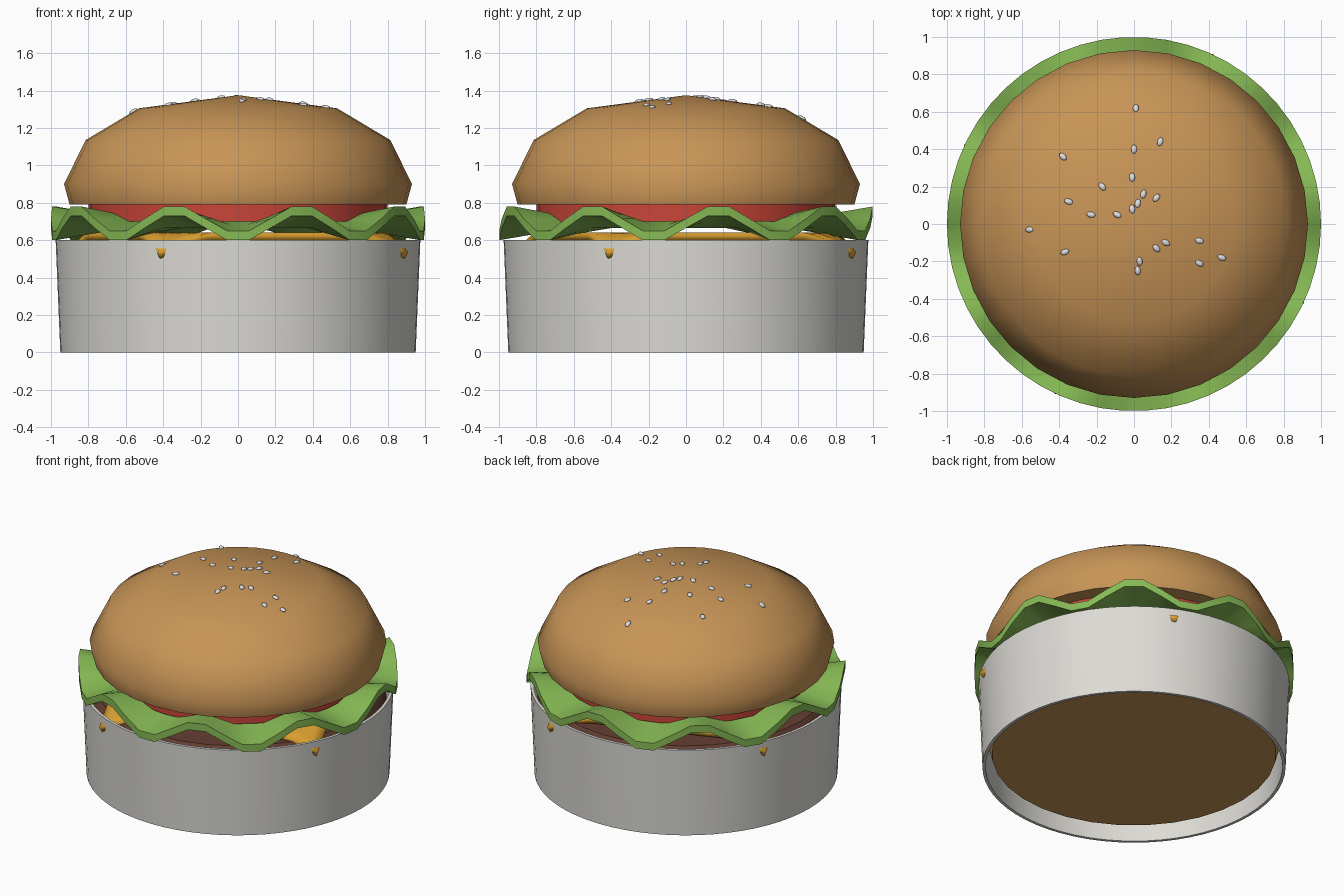
import bpy, bmesh, math
from mathutils import Matrix, Vector

cube = bpy.data.objects.get("Cube")
if cube:
    bpy.data.objects.remove(cube)


def material(name, rgb):
    mat = bpy.data.materials.new(name)
    mat.use_nodes = True
    mat.diffuse_color = (*rgb, 1)
    mat.node_tree.nodes["Principled BSDF"].inputs["Base Color"].default_value = (*rgb, 1)
    return mat


BREAD = material("toasted bread", (.58, .30, .095))
GREEN = material("leaf green", (.24, .49, .09))
RED = material("tomato red", (.58, .06, .04))
YELLOW = material("cheese yellow", (.72, .36, .03))
BROWN = material("meat brown", (.13, .05, .033))
PAPER = material("wrapper white", (.72, .71, .67))
SEED = material("seed white", (.72, .73, .75))


def finish(name, bm, mat, angle):
    bmesh.ops.remove_doubles(bm, verts=bm.verts, dist=.0001)
    bmesh.ops.recalc_face_normals(bm, faces=bm.faces)
    mesh = bpy.data.meshes.new(name)
    bm.to_mesh(mesh)
    bm.free()
    mesh.materials.append(mat)
    obj = bpy.data.objects.new(name, mesh)
    bpy.context.collection.objects.link(obj)
    bpy.ops.object.select_all(action='DESELECT')
    obj.select_set(True)
    bpy.context.view_layer.objects.active = obj
    bpy.ops.object.shade_smooth_by_angle(angle=math.radians(angle))
    return obj


def lathe(name, profile, mat, sides=32, angle=40, closed=False, wave=None):
    """Spin a (radius, height) profile around z, with an optional height wave."""
    bm = bmesh.new()
    points = profile + profile[:1] if closed else profile
    verts = [bm.verts.new((r, 0, z)) for r, z in points]
    edges = [bm.edges.new(pair) for pair in zip(verts, verts[1:])]
    bmesh.ops.spin(bm, geom=verts + edges, axis=(0, 0, 1), cent=(0, 0, 0),
                   angle=math.tau, steps=sides)
    if wave:
        for v in bm.verts:
            v.co.z += wave(v.co.xy.length, math.atan2(v.co.y, v.co.x))
    return finish(name, bm, mat, angle)


# Paper wrapper: open flared tube
lathe("wrapper", [(.95, 0), (.975, .6), (.955, .6), (.93, 0)], PAPER, sides=64, closed=True)

# Lower bun and patty, sunk inside the wrapper
lathe("bottom_bun", [(0, .09), (.89, .09), (.925, .22), (.9, .4), (0, .4)], BREAD, angle=75)
lathe("patty", [(0, .38), (.88, .38), (.93, .44), (.93, .54), (.89, .59), (0, .59)], BROWN)

# Cheese slice: square with corners drooping through the wrapper
bm = bmesh.new()
bmesh.ops.create_grid(bm, x_segments=24, y_segments=24, size=.71,
                      matrix=Matrix.Rotation(math.radians(20), 4, 'Z'))
for v in bm.verts:
    r = v.co.xy.length
    v.co.z = .64 - .6 * max(0, r - .83)
cheese = finish("cheese", bm, YELLOW, 40)
solid = cheese.modifiers.new("thickness", 'SOLIDIFY')
solid.thickness = .04
solid.offset = -1


# Lettuce: disc whose rim ripples in nine waves
def ripple(r, a):
    strength = max(0, (r - .62) / .38)
    return -.075 * strength * math.cos(9 * (a + math.pi / 2))


lathe("lettuce", [(0, .715), (.62, .715), (.8, .715), (1, .715),
                  (1, .665), (.8, .665), (.62, .665), (0, .665)],
      GREEN, sides=54, angle=25, wave=ripple)

# Tomato slice
lathe("tomato", [(0, .7), (.8, .7), (.8, .79), (0, .79)], RED)

# Domed top bun
DOME = [(0, 1.375), (.53, 1.305), (.815, 1.135), (.93, .9), (.9, .79)]
lathe("top_bun", DOME + [(0, .79)], BREAD, angle=60)

# Sesame seeds, laid on the dome and pointing outward
SEEDS = [(.01, .62), (0, .4), (.14, .44), (-.01, .25), (-.38, .36), (-.17, .2),
         (.05, .16), (.12, .14), (.02, .11), (-.01, .08), (-.35, .12),
         (-.23, .05), (-.09, .05), (-.56, -.03), (-.37, -.15), (.12, -.13),
         (.17, -.1), (.03, -.2), (.02, -.25), (.35, -.09), (.35, -.21), (.47, -.18)]
bm = bmesh.new()
for x, y in SEEDS:
    r = math.hypot(x, y)
    (r0, z0), (r1, z1) = next(s for s in zip(DOME, DOME[1:]) if s[1][0] >= r)
    slope = (z1 - z0) / (r1 - r0)
    place = (Matrix.Translation((x, y, z0 + slope * (r - r0) + .003))
             @ Matrix.Rotation(math.atan2(y, x), 4, 'Z')
             @ Matrix.Rotation(-math.atan(slope), 4, 'Y')
             @ Matrix.Diagonal((.025, .016, .01, 1)))
    bmesh.ops.create_uvsphere(bm, u_segments=8, v_segments=6, radius=1, matrix=place)
finish("sesame_seeds", bm, SEED, 60)
